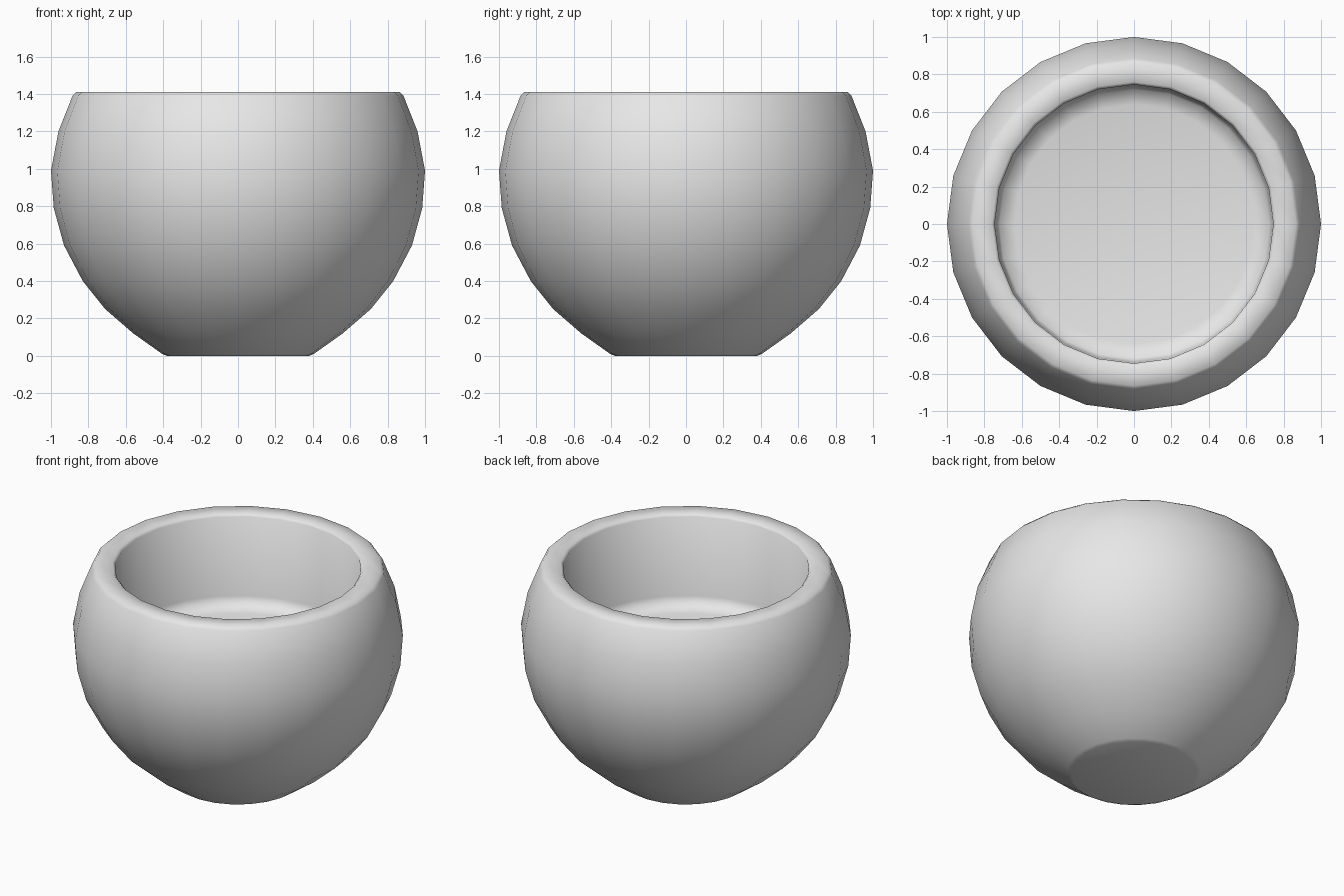
import bpy
import bmesh
import math

if "Cube" in bpy.data.objects:
    bpy.data.objects.remove(bpy.data.objects["Cube"])

SEGMENTS = 24

# Pot cross-section: underside, rounded wall, rim, inner wall, inner floor
PROFILE = [
    (0, 0), (0.38, 0), (0.405, 0.01), (0.56, 0.12), (0.71, 0.25),
    (0.83, 0.40), (0.93, 0.59), (0.985, 0.79), (1, 0.99), (0.96, 1.20),
    (0.885, 1.39), (0.865, 1.41), (0.76, 1.41), (0.745, 1.395),
    (0.74, 0.87), (0.72, 0.82), (0.64, 0.80), (0, 0.80),
]


def make_material(name, color):
    mat = bpy.data.materials.new(name)
    mat.use_nodes = True
    mat.diffuse_color = color
    mat.node_tree.nodes["Principled BSDF"].inputs["Base Color"].default_value = color
    return mat


def lathe(name, profile, mat):
    """Revolve a profile around z into a closed, smooth object."""
    bm = bmesh.new()
    verts = [bm.verts.new((r, 0, z)) for r, z in profile]
    edges = [bm.edges.new(pair) for pair in zip(verts, verts[1:])]
    bmesh.ops.spin(bm, geom=verts + edges, cent=(0, 0, 0), axis=(0, 0, 1),
                   angle=math.tau, steps=SEGMENTS, use_merge=False)
    bmesh.ops.remove_doubles(bm, verts=bm.verts, dist=0.0005)
    bmesh.ops.recalc_face_normals(bm, faces=bm.faces)
    for face in bm.faces:
        face.smooth = True
    mesh = bpy.data.meshes.new(name)
    bm.to_mesh(mesh)
    bm.free()
    mesh.materials.append(mat)
    obj = bpy.data.objects.new(name, mesh)
    bpy.context.collection.objects.link(obj)
    return obj


grey = make_material("plain grey", (0.8, 0.8, 0.8, 1))
lathe("round_pot", PROFILE, grey)
